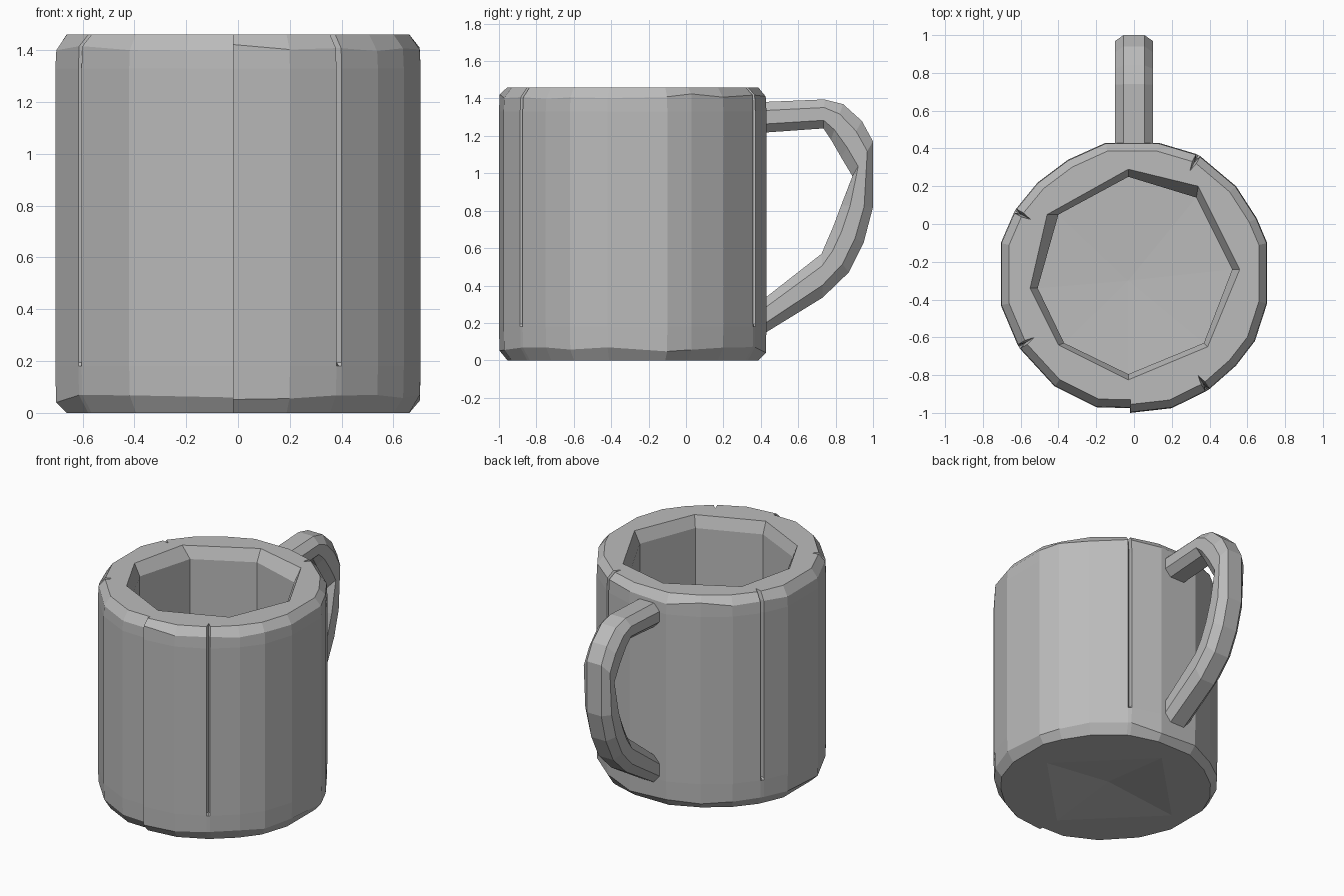
import bpy, bmesh, math, random
from mathutils import Vector

random.seed(4)
cube = bpy.data.objects.get("Cube")
if cube:
    bpy.data.objects.remove(cube, do_unlink=True)

stone = bpy.data.materials.new("grey stone")
stone.use_nodes = True
GREY = (0.5, 0.5, 0.5, 1)
stone.diffuse_color = GREY
stone.node_tree.nodes["Principled BSDF"].inputs["Base Color"].default_value = GREY

CENTRE = Vector((0, -0.28))


def finish(bm, name):
    bmesh.ops.recalc_face_normals(bm, faces=bm.faces)
    mesh = bpy.data.meshes.new(name)
    bm.to_mesh(mesh)
    bm.free()
    mesh.materials.append(stone)
    obj = bpy.data.objects.new(name, mesh)
    bpy.context.collection.objects.link(obj)
    return obj


def ring(bm, points):
    return [bm.verts.new(p) for p in points]


def skin(bm, a, b):
    n = len(a)
    for i in range(n):
        j = (i + 1) % n
        bm.faces.new((a[i], a[j], b[j], b[i]))


def fan(bm, loop, tip):
    v = bm.verts.new(tip)
    for i in range(len(loop)):
        bm.faces.new((loop[i], loop[(i + 1) % len(loop)], v))


def loop_edges(bm, loop):
    edges = []
    for i in range(len(loop)):
        pair = (loop[i], loop[(i + 1) % len(loop)])
        edges.append(bm.edges.get(pair) or bm.edges.new(pair))
    return edges


def annulus(bm, outer, inner):
    bmesh.ops.triangle_fill(bm, use_beauty=True,
                            edges=loop_edges(bm, outer) + loop_edges(bm, inner))


# Hand-cut outline of the wall, with a step at the front; True marks a crack
OUTLINE = [(-.02, -.975, False), (-.2, -.97, False), (-.42, -.86, False), (-.61, -.65, True),
           (-.705, -.43, False), (-.705, -.1, False), (-.63, .07, True), (-.51, .22, False),
           (-.35, .34, False), (-.15, .43, False), (.13, .43, False), (.34, .365, True),
           (.54, .2, False), (.65, .03, False), (.705, -.1, False), (.705, -.42, False),
           (.64, -.62, False), (.54, -.75, False), (.39, -.88, True), (.2, -.975, False),
           (-.02, -1, False)]


def wall(inset, crack, z, jitter=0):
    points = []
    for x, y, cracked in OUTLINE:
        p = Vector((x, y))
        out = (p - CENTRE).normalized()
        p -= out * inset
        side = Vector((out.y, -out.x)) * 0.012
        height = z + random.uniform(-jitter, jitter)
        spots = [p - side, p - out * crack, p + side] if cracked else [p]
        points += [(q.x, q.y, height) for q in spots]
    return points


# Mug body
bm = bmesh.new()
layers = [wall(.045, 0, 0), wall(.003, 0, .055, .018), wall(0, 0, .18),
          wall(0, .03, .195), wall(0, .03, 1.33), wall(.004, .04, 1.41, .015),
          wall(.045, .05, 1.46)]
rings = [ring(bm, points) for points in layers]
for low, high in zip(rings, rings[1:]):
    skin(bm, low, high)

# Faceted well, with a chamfered lip
LIP = [(-.03, .29), (.34, .2), (.56, -.24), (.39, -.65), (-.03, -.825),
       (-.4, -.64), (-.55, -.34), (-.46, .05)]
WELL = [(-.03, .25), (.33, .14), (.52, -.24), (.37, -.63), (-.03, -.795),
        (-.37, -.63), (-.51, -.34), (-.4, .05)]
lip = ring(bm, [(x, y, 1.46) for x, y in LIP])
throat = ring(bm, [(x, y, 1.38) for x, y in WELL])
floor = ring(bm, [(x, y, .19) for x, y in WELL])
annulus(bm, rings[-1], lip)
skin(bm, lip, throat)
skin(bm, throat, floor)
fan(bm, floor, (-.03, -.3, .17))

# Underside with a shallow four-sided hollow
hollow = ring(bm, [(-.03 + .52 * math.cos(a * math.pi / 2),
                    -.28 + .52 * math.sin(a * math.pi / 2), 0) for a in range(4)])
annulus(bm, rings[0], hollow)
fan(bm, hollow, (-.03, -.29, .06))
finish(bm, "mug_body")

# Handle: outer and inner (y, z) of each cross-section, top to bottom
SECTIONS = [((.38, 1.38), (.38, 1.215)), ((.74, 1.395), (.735, 1.24)),
            ((.84, 1.37), (.775, 1.18)), ((.94, 1.28), (.83, 1.085)),
            ((1, 1.17), (.89, .985)), ((1, .82), (.83, .83)),
            ((.95, .63), (.785, .71)), ((.87, .47), (.75, .63)),
            ((.73, .335), (.725, .57)), ((.38, .12), (.38, .3))]
# Chamfered cross-section: half-width and share of the way from outer to inner
SHAPE = [(.055, 0), (.1, .28), (.1, .72), (.055, 1)]
SHAPE += [(-x, t) for x, t in reversed(SHAPE)]
bm = bmesh.new()
loops = []
for outer, inner in SECTIONS:
    o, i = Vector(outer), Vector(inner)
    loops.append(ring(bm, [(x, *o.lerp(i, t)) for x, t in SHAPE]))
for a, b in zip(loops, loops[1:]):
    skin(bm, a, b)
bm.faces.new(loops[0])
bm.faces.new(loops[-1])
finish(bm, "handle")
